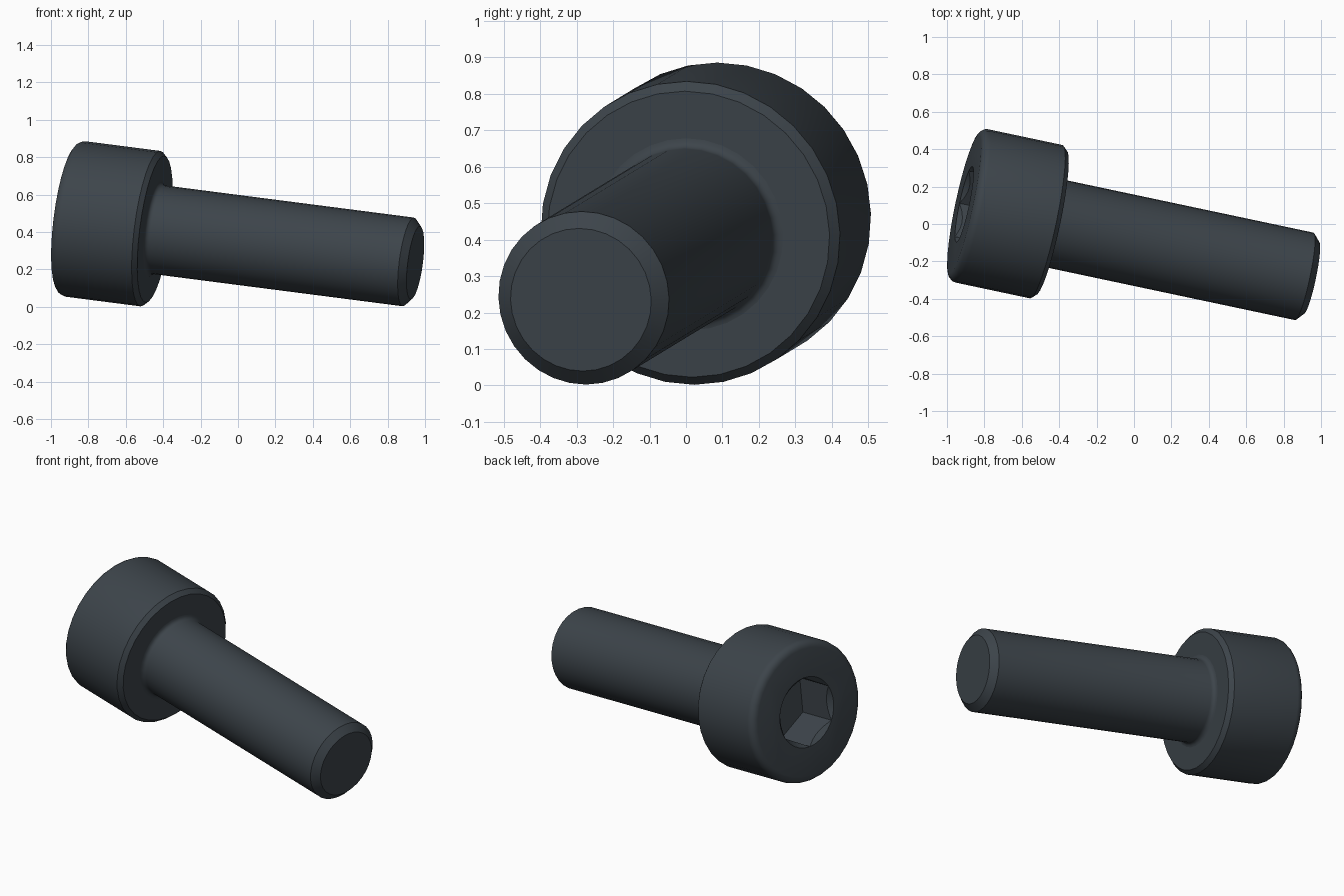
import bpy, bmesh
from math import sin, cos, pi, radians
from mathutils import Vector, Matrix

if "Cube" in bpy.data.objects:
    bpy.data.objects.remove(bpy.data.objects["Cube"], do_unlink=True)

SIDES = 32
SHANK_R, HEAD_R, SOCKET_R = 0.239, 0.419, 0.207
HEAD_START, HEAD_END = 1.434, 1.912
SOCKET_DEPTH = 0.239

# Placement: local z runs from the tip to the head along the tilted screw axis
axis = Vector((-0.9705, 0.2057, 0.1252)).normalized()
up = Vector((0, 0, 1))
side = (up - axis * up.dot(axis)).normalized()
PLACE = Matrix((side, axis.cross(side), axis)).transposed().to_4x4()
PLACE.translation = (0.948, -0.288, 0.235)

steel = bpy.data.materials.new("dark_steel")
steel.use_nodes = True
colour = (0.046, 0.058, 0.069, 1)
steel.diffuse_color = colour
steel.node_tree.nodes["Principled BSDF"].inputs["Base Color"].default_value = colour


def arc(r, z, radius, start, end, steps=4):
    """Points of a rounded corner in the (radius, height) profile plane."""
    angles = [radians(start + (end - start) * i / steps) for i in range(steps + 1)]
    return [(r + radius * cos(a), z + radius * sin(a)) for a in angles]


def lathe(name, profile, sides=SIDES):
    """Closed solid of revolution with flat end caps."""
    bm = bmesh.new()
    rings = [[bm.verts.new((r * cos(2 * pi * k / sides), r * sin(2 * pi * k / sides), z))
              for k in range(sides)] for r, z in profile]
    bm.faces.new(rings[0][::-1])
    bm.faces.new(rings[-1])
    for low, high in zip(rings, rings[1:]):
        for k in range(sides):
            n = (k + 1) % sides
            bm.faces.new((low[k], low[n], high[n], high[k]))
    mesh = bpy.data.meshes.new(name)
    bm.to_mesh(mesh)
    bm.free()
    mesh.materials.append(steel)
    obj = bpy.data.objects.new(name, mesh)
    bpy.context.collection.objects.link(obj)
    obj.matrix_world = PLACE
    return obj


def activate(obj):
    bpy.ops.object.select_all(action='DESELECT')
    obj.select_set(True)
    bpy.context.view_layer.objects.active = obj


def cut(obj, cutter):
    activate(obj)
    mod = obj.modifiers.new("cut", 'BOOLEAN')
    mod.operation, mod.solver, mod.object = 'DIFFERENCE', 'EXACT', cutter
    bpy.ops.object.modifier_apply(modifier=mod.name)
    bpy.data.objects.remove(cutter, do_unlink=True)


# Shank: chamfered tip, straight body, small fillet under the head
FILLET = 0.026
shank = lathe("shank", [(0.197, 0), (SHANK_R, 0.038)]
              + arc(SHANK_R + FILLET, HEAD_START - FILLET, FILLET, 180, 90))

# Head: chamfered underside and rounded top rim
ROUND = 0.042
head = lathe("head", [(0.395, HEAD_START), (HEAD_R, HEAD_START + 0.025)]
             + arc(HEAD_R - ROUND, HEAD_END - ROUND, ROUND, 0, 90))

# Hexagonal socket with a conical lead-in
cut(head, lathe("hex_cutter", [(SOCKET_R, HEAD_END - SOCKET_DEPTH),
                               (SOCKET_R, HEAD_END + 0.1)], 6))
cut(head, lathe("lead_in_cutter", [(SOCKET_R - 0.06, HEAD_END - 0.06),
                                   (SOCKET_R + 0.02, HEAD_END + 0.02)]))

for part in (shank, head):
    activate(part)
    bpy.ops.object.shade_smooth_by_angle(angle=radians(30))
